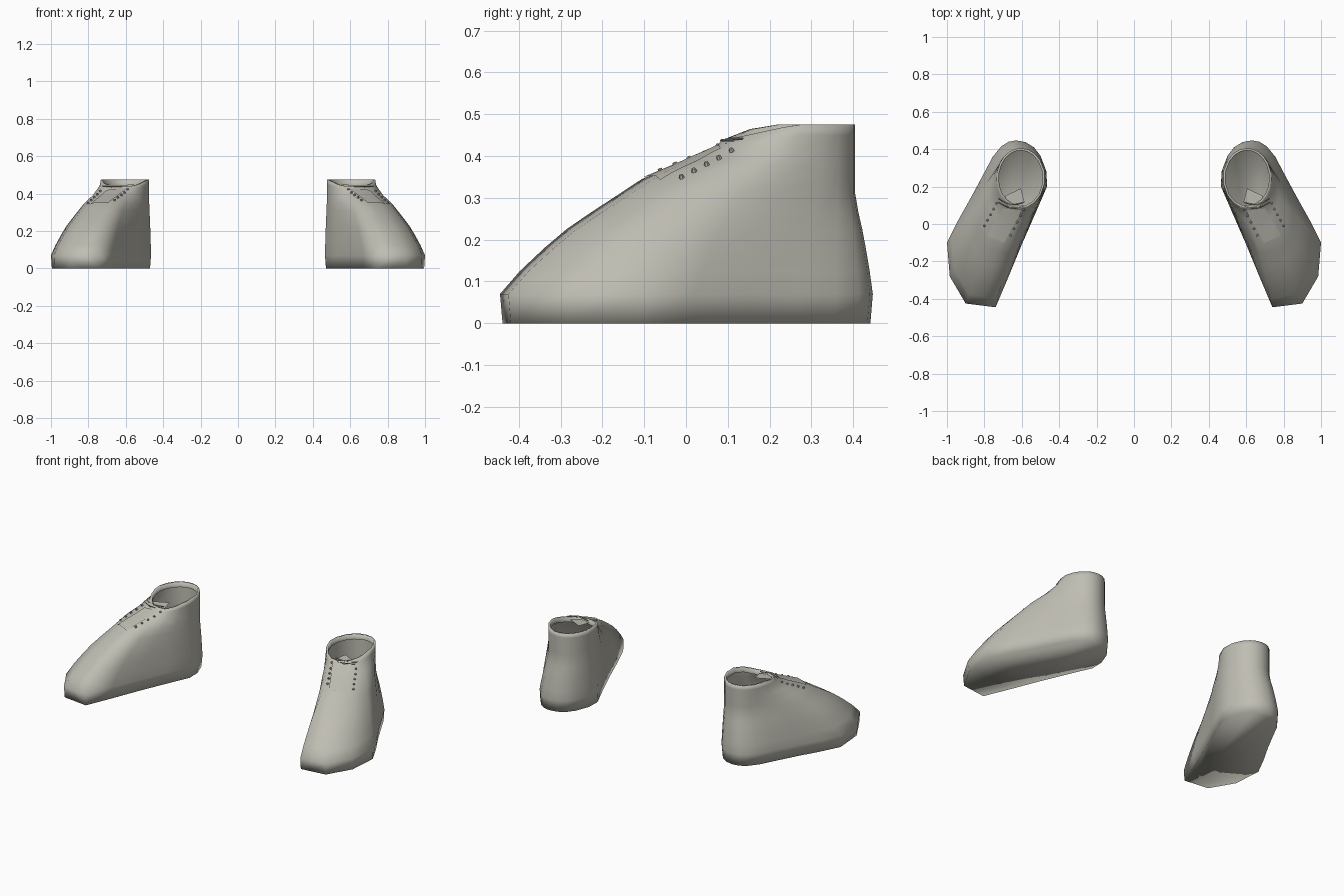
import bpy, bmesh, math
from mathutils import Vector
from mathutils.bvhtree import BVHTree

if "Cube" in bpy.data.objects:
    bpy.data.objects.remove(bpy.data.objects["Cube"])

grey = bpy.data.materials.new("warm_grey")
grey.diffuse_color = (0.52, 0.51, 0.45, 1)
grey.use_nodes = True
grey.node_tree.nodes["Principled BSDF"].inputs["Base Color"].default_value = grey.diffuse_color

# Widest outline of one shoe, from the toe round the outer side and heel
OUTLINE = [(.74, -.445), (.82, -.435), (.90, -.425), (.985, -.28), (1, -.1), (.94, .02),
           (.87, .145), (.80, .275), (.755, .36), (.71, .415), (.67, .44), (.63, .447), (.58, .438),
           (.535, .41), (.50, .365), (.468, .28), (.465, .2), (.53, .05), (.60, -.11), (.67, -.28)]
# Matching angles round the ankle opening
ANGLES = [-88, -70, -52, -35, -20, -5, 10, 30, 48, 64, 78, 92, 107, 123, 142, 165, 190, 215, 236, 254]
# Height and how far the wall has moved from outline to opening
LEVELS = [(.07, 0), (.125, .09), (.18, .20), (.225, .30), (.265, .41), (.31, .54),
          (.345, .64), (.40, .83), (.45, .98), (.475, 1)]


def finish(name, bm, angle=40):
    me = bpy.data.meshes.new(name)
    bm.to_mesh(me)
    bm.free()
    ob = bpy.data.objects.new(name, me)
    bpy.context.collection.objects.link(ob)
    me.materials.append(grey)
    bpy.ops.object.select_all(action='DESELECT')
    ob.select_set(True)
    bpy.context.view_layer.objects.active = ob
    bpy.ops.object.shade_smooth_by_angle(angle=math.radians(angle))
    mod = ob.modifiers.new("pair", 'MIRROR')
    mod.use_mirror_merge = False
    return ob


def ring(z, f, inset=0.0):
    pts = []
    for (x, y), a in zip(OUTLINE, ANGLES):
        a = math.radians(a)
        cx, cy = .605 + .13 * math.cos(a), .245 + .16 * math.sin(a)
        heel = min(1, max(0, (y - .15) / .2))
        g = min(1, f * (1 + heel))
        # The opening dips at the front, further back on the outer side
        start, width = (.26, .16) if cx > .62 else (.18, .09)
        top = .475 - .035 * min(1, max(0, (start - cy) / width))
        zz = z if z <= .345 else .345 + (z - .345) * (top - .345) / .13
        pts.append(Vector((x + (cx - x) * g, y + (cy - y) * g, zz)))
    mid = sum(pts, Vector()) / len(pts)
    for p in pts:
        d = mid - p
        d.z = 0
        p += d.normalized() * inset
    return pts


# Shoe: flat sole, outer wall and folded collar in one loft
rings = [ring(0, 0, .006)] + [ring(z, f) for z, f in LEVELS]
rings.append(ring(.475, 1, .012))
rings.append([p - Vector((0, 0, .03)) for p in ring(.475, 1, .012)])
bm = bmesh.new()
loops = [[bm.verts.new(p) for p in r] for r in rings]
n = len(OUTLINE)
for a, b in zip(loops, loops[1:]):
    for i in range(n):
        bm.faces.new((a[i], a[(i + 1) % n], b[(i + 1) % n], b[i]))
bm.faces.new(loops[0][::-1])
bm.normal_update()
tree = BVHTree.FromBMesh(bm)
finish("shoe", bm, 120)


def on_top(x, y, lift):
    p, nrm, _, _ = tree.ray_cast(Vector((x, y, 2)), Vector((0, 0, -1)))
    if nrm.z < 0:
        nrm = -nrm
    return p + nrm * lift, nrm


def lerp(a, b, t):
    return Vector(a) + (Vector(b) - Vector(a)) * t


# Tongue panel following the instep
bm = bmesh.new()
rows = []
for j in range(7):
    left = lerp((.695, -.10), (.60, .075), j / 6)
    right = lerp((.785, -.06), (.70, .085), j / 6)
    rows.append([bm.verts.new(on_top(*lerp(left, right, i / 4), .006)[0]) for i in range(5)])
for a, b in zip(rows, rows[1:]):
    for i in range(4):
        bm.faces.new((a[i], a[i + 1], b[i + 1], b[i]))
finish("tongue", bm)

# Loose end of the tongue inside the opening
bm = bmesh.new()
bm.faces.new([bm.verts.new(p) for p in
              [(.585, .115, .43), (.67, .085, .43), (.69, .15, .435), (.605, .19, .435)]])
finish("tongue_end", bm)

# Lace knobs along both edges of the tongue
bm = bmesh.new()
for start, end in (((.59, .08), (.66, -.06)), ((.735, .11), (.80, -.01))):
    for k in range(5):
        p, nrm = on_top(*lerp(start, end, k / 4), .003)
        rot = nrm.to_track_quat('Z', 'Y').to_matrix().to_4x4()
        rot.translation = p
        bmesh.ops.create_cone(bm, cap_ends=True, segments=6, radius1=.007, radius2=.005,
                              depth=.012, matrix=rot)
finish("lace_knobs", bm)

# Two lace strands across the front of the opening
bm = bmesh.new()
for y, z in ((.095, .438), (.115, .442)):
    prev = None
    for i in range(7):
        t = i / 6
        c = Vector((.59 + .135 * t, y - .02 * math.sin(math.pi * t) + .02 * t, z))
        cur = [bm.verts.new(c + Vector(o))
               for o in ((0, -.003, 0), (0, 0, .003), (0, .003, 0), (0, 0, -.003))]
        if prev:
            for k in range(4):
                bm.faces.new((prev[k], prev[(k + 1) % 4], cur[(k + 1) % 4], cur[k]))
        prev = cur
bmesh.ops.recalc_face_normals(bm, faces=bm.faces[:])
finish("lace_strands", bm)
